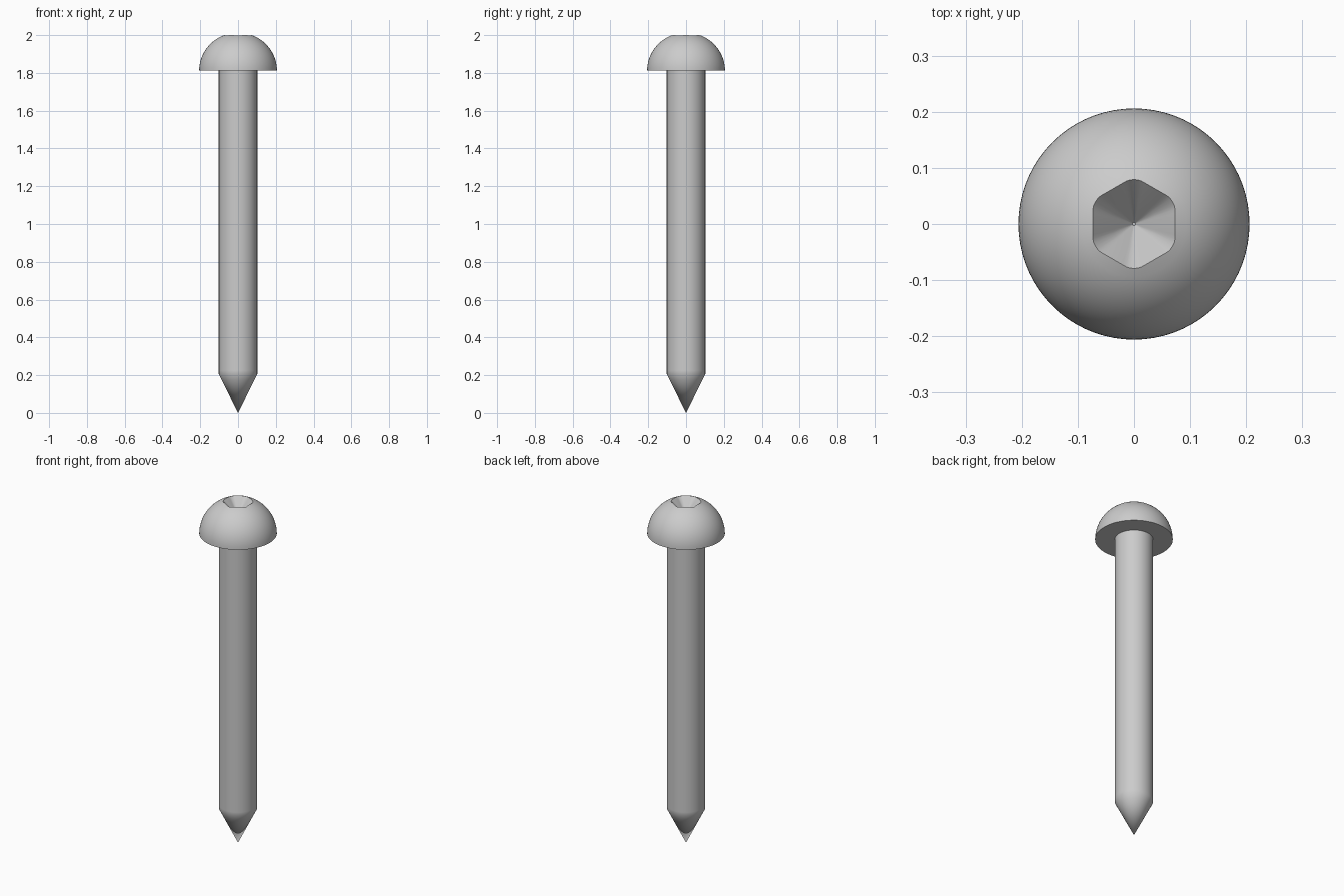
import bpy, bmesh, math

cube = bpy.data.objects.get("Cube")
if cube:
    bpy.data.objects.remove(cube, do_unlink=True)

SIDES = 72
SHAFT_R = 0.102
HEAD_R = 0.206
HEAD_Z = 1.812
APOTHEM = 0.073
CORNER_R = 0.079
DOME_H = (2 - HEAD_Z) / math.sqrt(1 - (APOTHEM / HEAD_R) ** 2)

steel = bpy.data.materials.new("steel_grey")
steel.use_nodes = True
steel.diffuse_color = (0.6, 0.6, 0.6, 1)
steel.node_tree.nodes["Principled BSDF"].inputs["Base Color"].default_value = (0.6, 0.6, 0.6, 1)


def loft(name, rings):
    """Join rings of points; each ring is a function of angle giving (radius, z)."""
    bm = bmesh.new()
    loops = []
    for ring in rings:
        loop = []
        for i in range(SIDES):
            a = math.tau * i / SIDES
            r, z = ring(a)
            loop.append(bm.verts.new((r * math.cos(a), r * math.sin(a), z)))
        loops.append(loop)
    for low, high in zip(loops, loops[1:]):
        for i in range(SIDES):
            j = (i + 1) % SIDES
            bm.faces.new((low[i], low[j], high[j], high[i]))
    # merge rings of zero radius into one point
    bmesh.ops.remove_doubles(bm, verts=bm.verts, dist=0.00001)
    mesh = bpy.data.meshes.new(name)
    bm.to_mesh(mesh)
    bm.free()
    obj = bpy.data.objects.new(name, mesh)
    bpy.context.collection.objects.link(obj)
    mesh.materials.append(steel)
    bpy.ops.object.select_all(action='DESELECT')
    obj.select_set(True)
    bpy.context.view_layer.objects.active = obj
    bpy.ops.object.shade_smooth_by_angle(angle=math.radians(35))
    return obj


def circle(r, z):
    return lambda a: (r, z)


def hex_radius(a):
    """Hexagon with rounded corners."""
    off = (a + math.pi / 6) % (math.pi / 3) - math.pi / 6
    return min(CORNER_R, APOTHEM / math.cos(off))


def dome_z(r):
    return HEAD_Z + DOME_H * math.sqrt(max(0, 1 - (r / HEAD_R) ** 2))


def socket_rim(a):
    r = hex_radius(a)
    return r, dome_z(r)


# Shaft with pointed tip
loft("shaft", [circle(0, 0.005 - 0.005), circle(SHAFT_R * 0.85, 0.175),
               circle(SHAFT_R, 0.205), circle(SHAFT_R, 0.225),
               circle(SHAFT_R, HEAD_Z)])

# Domed head: underside, dome, then hexagonal tapered socket
rings = [circle(SHAFT_R, HEAD_Z)]
for k in range(15):
    r = HEAD_R * math.cos(math.radians(4.5 * k))
    rings.append(circle(r, dome_z(r)))
rings.append(socket_rim)
rings.append(lambda a: (hex_radius(a) * 0.5, 1.955))
rings.append(circle(0.003, 1.912))
rings.append(circle(0, 1.912))
loft("head", rings)
